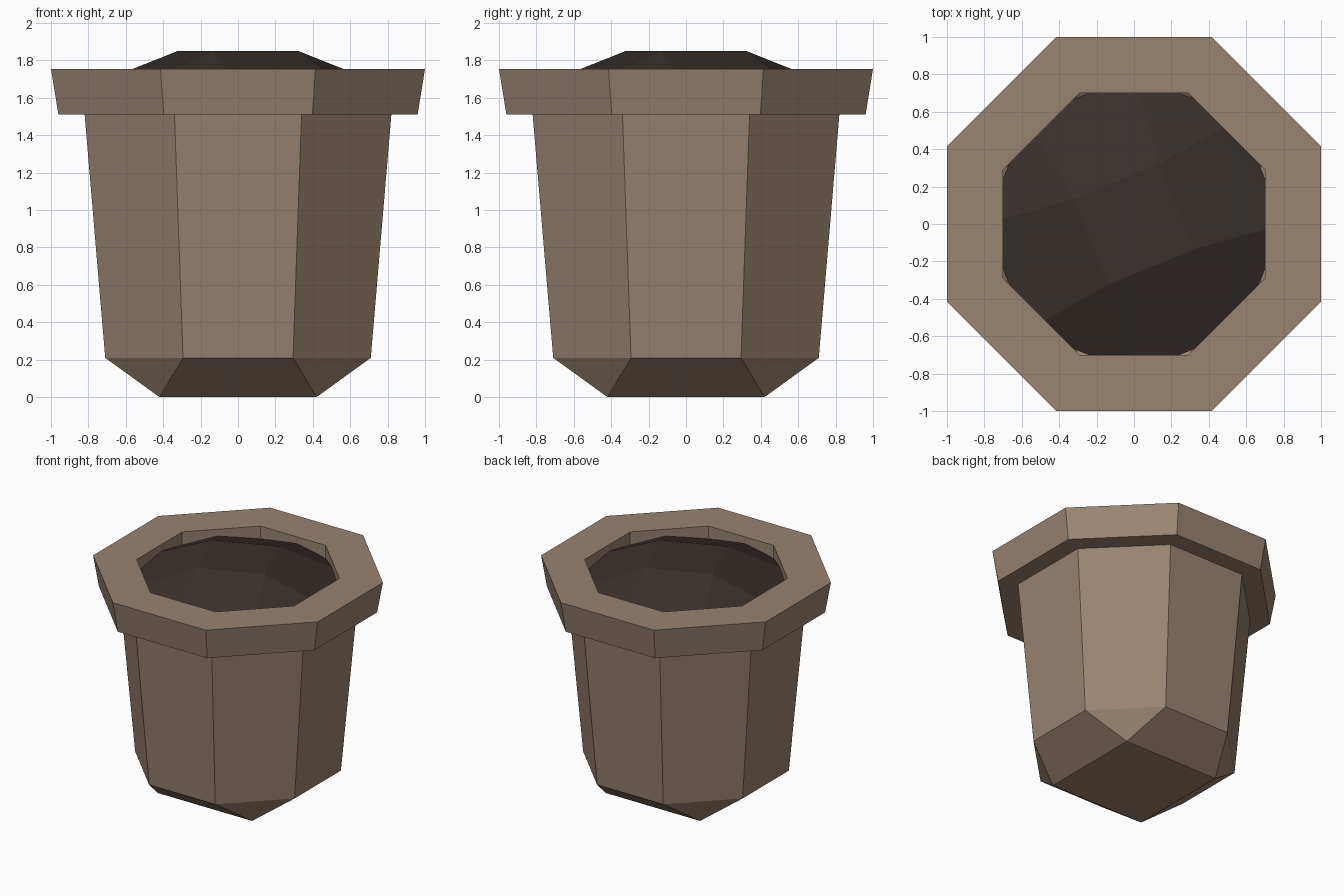
import bpy, bmesh
from math import cos, sin, pi

if "Cube" in bpy.data.objects:
    bpy.data.objects.remove(bpy.data.objects["Cube"])


def material(name, rgb):
    m = bpy.data.materials.new(name)
    m.diffuse_color = (*rgb, 1)
    m.use_nodes = True
    m.node_tree.nodes["Principled BSDF"].inputs["Base Color"].default_value = m.diffuse_color
    return m


def ring(bm, sides, apothem, z, turn=0.0):
    """Regular polygon of vertices with flats facing the axes."""
    r = apothem / cos(pi / sides)
    return [bm.verts.new((r * cos(pi / sides + 2 * pi * i / sides + turn),
                          r * sin(pi / sides + 2 * pi * i / sides + turn), z))
            for i in range(sides)]


def face(bm, verts, flip=False):
    bm.faces.new(verts[::-1] if flip else verts)


def square_cap(bm, sq, octo, flip=False):
    """Close an octagon with a square, four trapezoids and four triangles."""
    face(bm, sq[::-1], flip)
    for j in range(4):
        a, b, c = octo[2 * j], octo[2 * j + 1], octo[(2 * j + 2) % 8]
        face(bm, [sq[j], b, a], flip)
        face(bm, [sq[j], sq[(j + 1) % 4], c, b], flip)


def finish(bm, name, mat):
    me = bpy.data.meshes.new(name)
    bm.to_mesh(me)
    bm.free()
    me.materials.append(mat)
    ob = bpy.data.objects.new(name, me)
    bpy.context.collection.objects.link(ob)


# Pot: tapered octagonal wall, overhanging rim and inner wall
bm = bmesh.new()
profile = [(0.71, 0.21), (0.82, 1.51), (0.96, 1.51),
           (1.0, 1.755), (0.70, 1.755), (0.70, 1.51)]
rings = [ring(bm, 8, a, z) for a, z in profile]
for lo, hi in zip(rings, rings[1:]):
    for i in range(8):
        k = (i + 1) % 8
        face(bm, [lo[i], lo[k], hi[k], hi[i]])
# Square foot of the pot
square_cap(bm, ring(bm, 4, 0.42, 0), rings[0])
finish(bm, "pot", material("clay", (0.32, 0.23, 0.165)))

# Soil mound, turned an eighth against the pot
bm = bmesh.new()
turn = pi / 8
square_cap(bm, ring(bm, 4, 0.247, 1.85, turn), ring(bm, 8, 0.74, 1.66, turn), flip=True)
finish(bm, "soil", material("earth", (0.04, 0.03, 0.025)))
